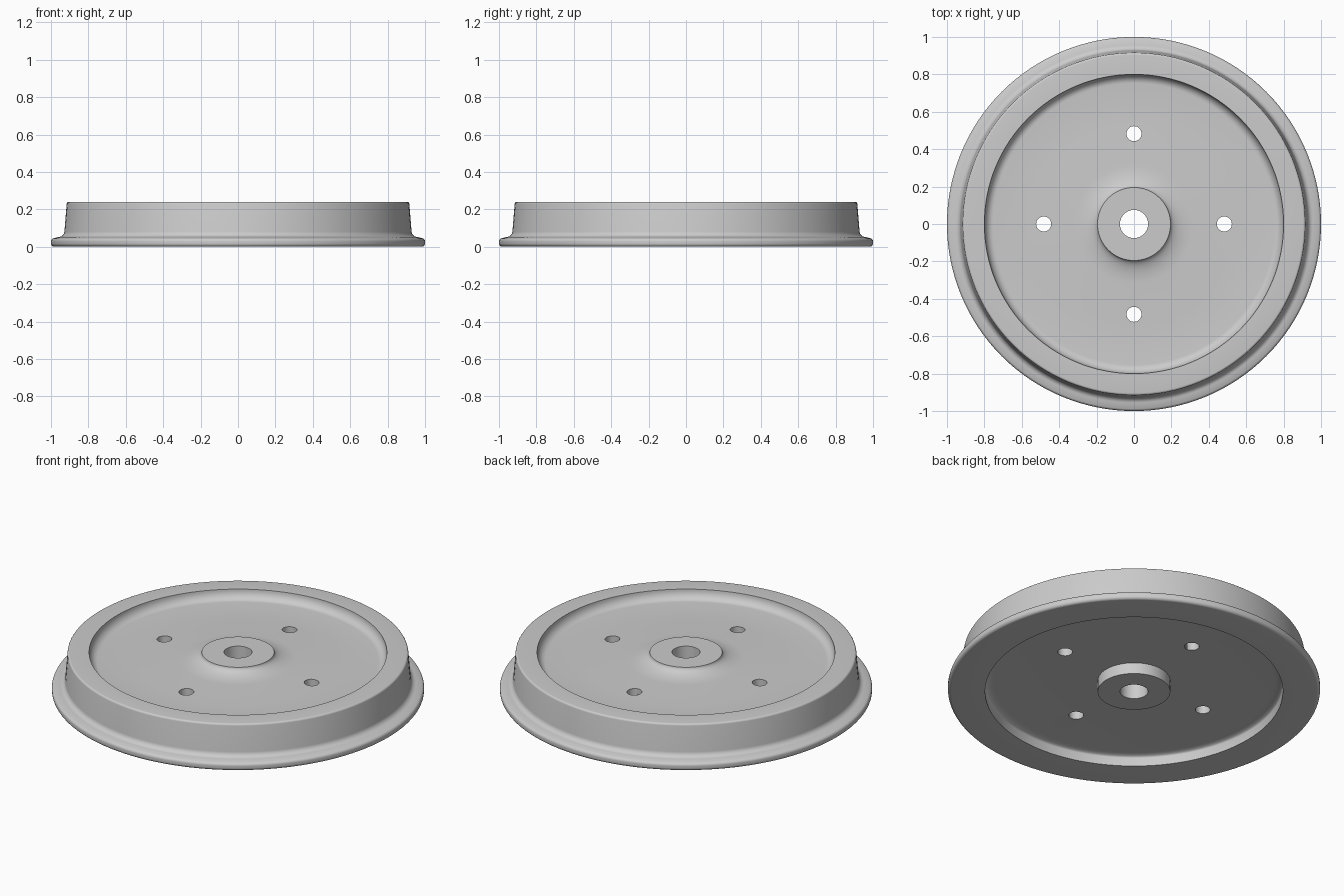
import bpy
import math

cube = bpy.data.objects.get("Cube")
if cube:
    bpy.data.objects.remove(cube, do_unlink=True)

SEGMENTS = 128
TOP = 0.24
WEB_TOP, WEB_BOTTOM = 0.186, 0.066

# Plain grey metal
metal = bpy.data.materials.new("grey_metal")
metal.use_nodes = True
grey = (0.6, 0.6, 0.6, 1)
metal.diffuse_color = grey
metal.node_tree.nodes["Principled BSDF"].inputs["Base Color"].default_value = grey


def arc(cx, cz, rx, rz, start, end, steps=8):
    """Points of an elliptical arc in the radius-height plane."""
    angles = [math.radians(start + (end - start) * i / steps) for i in range(steps + 1)]
    return [(cx + rx * math.cos(a), cz + rz * math.sin(a)) for a in angles]


def lathe(name, profile):
    """Revolve a closed radius-height profile about the z axis."""
    count = len(profile)
    verts, faces = [], []
    for s in range(SEGMENTS):
        a = 2 * math.pi * s / SEGMENTS
        verts += [(r * math.cos(a), r * math.sin(a), z) for r, z in profile]
        n = (s + 1) % SEGMENTS
        for i in range(count):
            j = (i + 1) % count
            faces.append((s * count + i, n * count + i, n * count + j, s * count + j))
    mesh = bpy.data.meshes.new(name)
    mesh.from_pydata(verts, [], faces)
    mesh.materials.append(metal)
    obj = bpy.data.objects.new(name, mesh)
    bpy.context.collection.objects.link(obj)
    return obj


# Section listed anticlockwise, starting at the bottom of the bore
profile = [(0.075, 0), (0.195, 0), (0.195, WEB_BOTTOM)]
# Underside recess with a filleted wall
profile += arc(0.753, 0.05, 0.047, WEB_BOTTOM - 0.05, 90, 0, 6)
profile += [(0.80, 0)]
# Rounded flange and its fillet into the tapered tread
profile += arc(0.982, 0.018, 0.018, 0.018, -90, 0)
profile += arc(0.982, 0.028, 0.018, 0.018, 0, 70)
profile += arc(0.96, 0.084, 0.032, 0.032, 270, 185)
# Tread and rounded top edge
profile += arc(0.904, TOP - 0.012, 0.012, 0.012, 5, 90, 5)
# Inner rim wall, filleted down to the web
profile += arc(0.753, TOP, 0.047, TOP - WEB_TOP, 0, -90)
# Web, shallow cone and concave sweep up to the hub
profile += [(0.545, WEB_TOP)]
profile += arc(0.33, TOP, 0.135, TOP - WEB_TOP - 0.008, 270, 180, 12)
profile += [(0.075, TOP)]
wheel = lathe("wheel", profile)

# Four lightening holes through the web
for k in range(4):
    a = k * math.pi / 2
    bpy.ops.mesh.primitive_cylinder_add(
        vertices=32, radius=0.04, depth=1,
        location=(0.483 * math.cos(a), 0.483 * math.sin(a), 0.1))
    cutter = bpy.context.object
    cutter.name = "hole_cutter"
    cut = wheel.modifiers.new("hole", 'BOOLEAN')
    cut.operation = 'DIFFERENCE'
    cut.solver = 'EXACT'
    cut.object = cutter
    bpy.ops.object.select_all(action='DESELECT')
    wheel.select_set(True)
    bpy.context.view_layer.objects.active = wheel
    bpy.ops.object.modifier_apply(modifier=cut.name)
    bpy.data.objects.remove(cutter, do_unlink=True)

bpy.ops.object.shade_smooth_by_angle(angle=math.radians(30))
